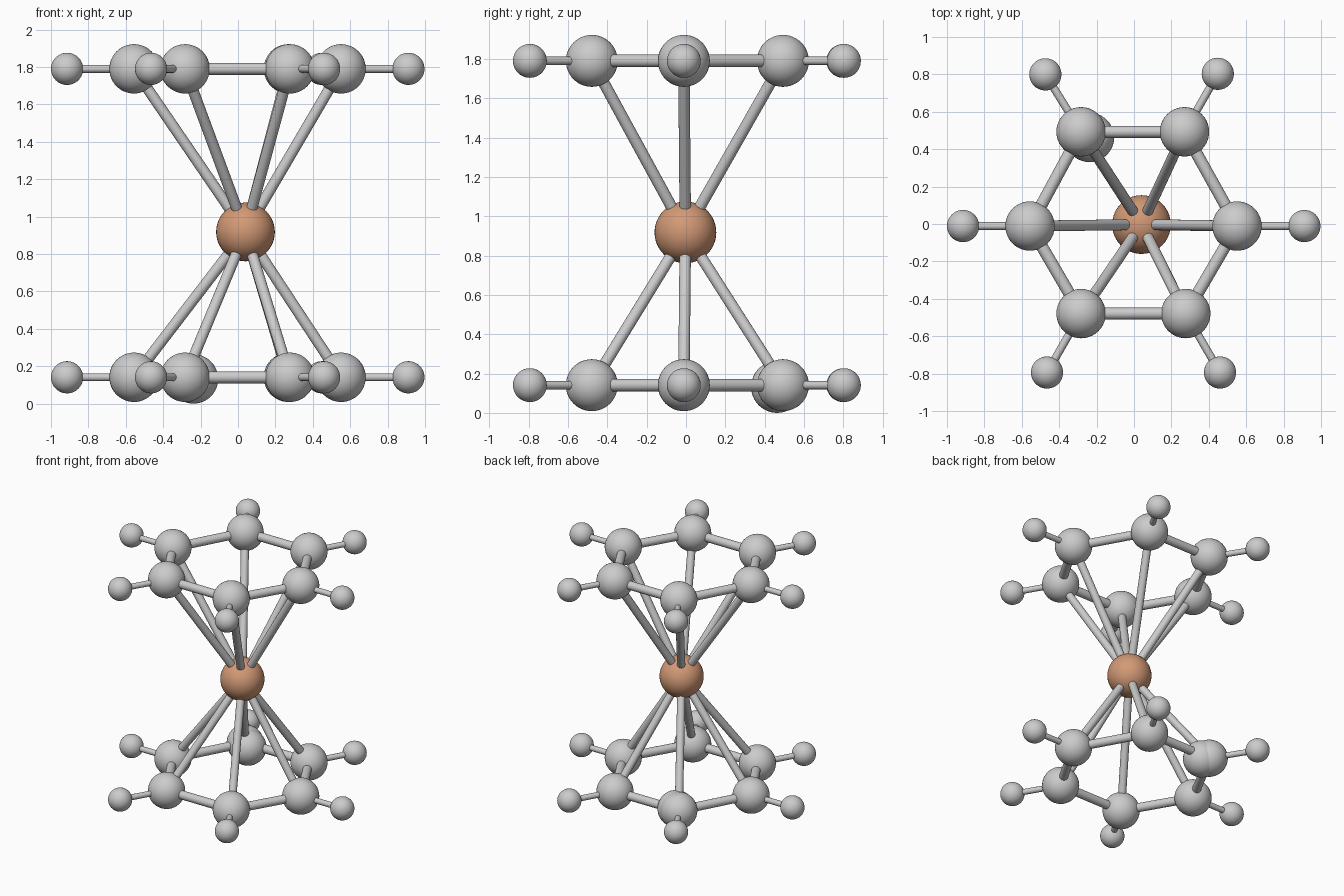
import bpy
from mathutils import Vector

if "Cube" in bpy.data.objects:
    bpy.data.objects.remove(bpy.data.objects["Cube"])

# Ring layout in plan: (ring ball, outer ball), counter-clockwise from the right
PLAN = [
    ((0.551, -0.011), (0.911, -0.011)),
    ((0.270, 0.493), (0.448, 0.803)),
    ((-0.283, 0.493), (-0.474, 0.800)),
    ((-0.556, -0.011), (-0.914, -0.011)),
    ((-0.283, -0.479), (-0.465, -0.794)),
    ((0.277, -0.479), (0.460, -0.794)),
]
CORE = Vector((0.04, -0.003, 0.918))
RING_R, OUTER_R, CORE_R = 0.132, 0.086, 0.157


def ball(name, center, radius):
    bpy.ops.mesh.primitive_uv_sphere_add(segments=40, ring_count=24,
                                         radius=radius, location=center)
    obj = bpy.context.object
    obj.name = name
    bpy.ops.object.shade_smooth()
    return obj


def rod(name, a, b, radius):
    a, b = Vector(a), Vector(b)
    d = b - a
    bpy.ops.mesh.primitive_cylinder_add(vertices=24, radius=radius,
                                        depth=d.length, location=(a + b) / 2)
    obj = bpy.context.object
    obj.name = name
    obj.rotation_mode = 'QUATERNION'
    obj.rotation_quaternion = Vector((0, 0, 1)).rotation_difference(d)
    bpy.ops.object.shade_smooth_by_angle()
    return obj


# Central metal ball
core = ball("central_ball", CORE, CORE_R)
copper = bpy.data.materials.new("copper")
copper.diffuse_color = (0.65, 0.32, 0.18, 1)
copper.use_nodes = True
copper.node_tree.nodes["Principled BSDF"].inputs["Base Color"].default_value = copper.diffuse_color
core.data.materials.append(copper)

# Two six-sided rings, each tied to the centre
for level, z in (("lower", 0.141), ("upper", 1.79)):
    for i, (inner, outer) in enumerate(PLAN):
        p, q = (*inner, z), (*outer, z)
        nxt = (*PLAN[(i + 1) % 6][0], z)
        ball(f"{level}_ring_ball_{i}", p, RING_R)
        ball(f"{level}_outer_ball_{i}", q, OUTER_R)
        rod(f"{level}_ring_rod_{i}", p, nxt, 0.032)
        rod(f"{level}_outer_rod_{i}", p, q, 0.021)
        rod(f"{level}_centre_rod_{i}", p, CORE, 0.029)

# Extra ball overlapping the back left of the lower ring
ball("extra_lower_ball", (-0.238, 0.463, 0.132), RING_R)
